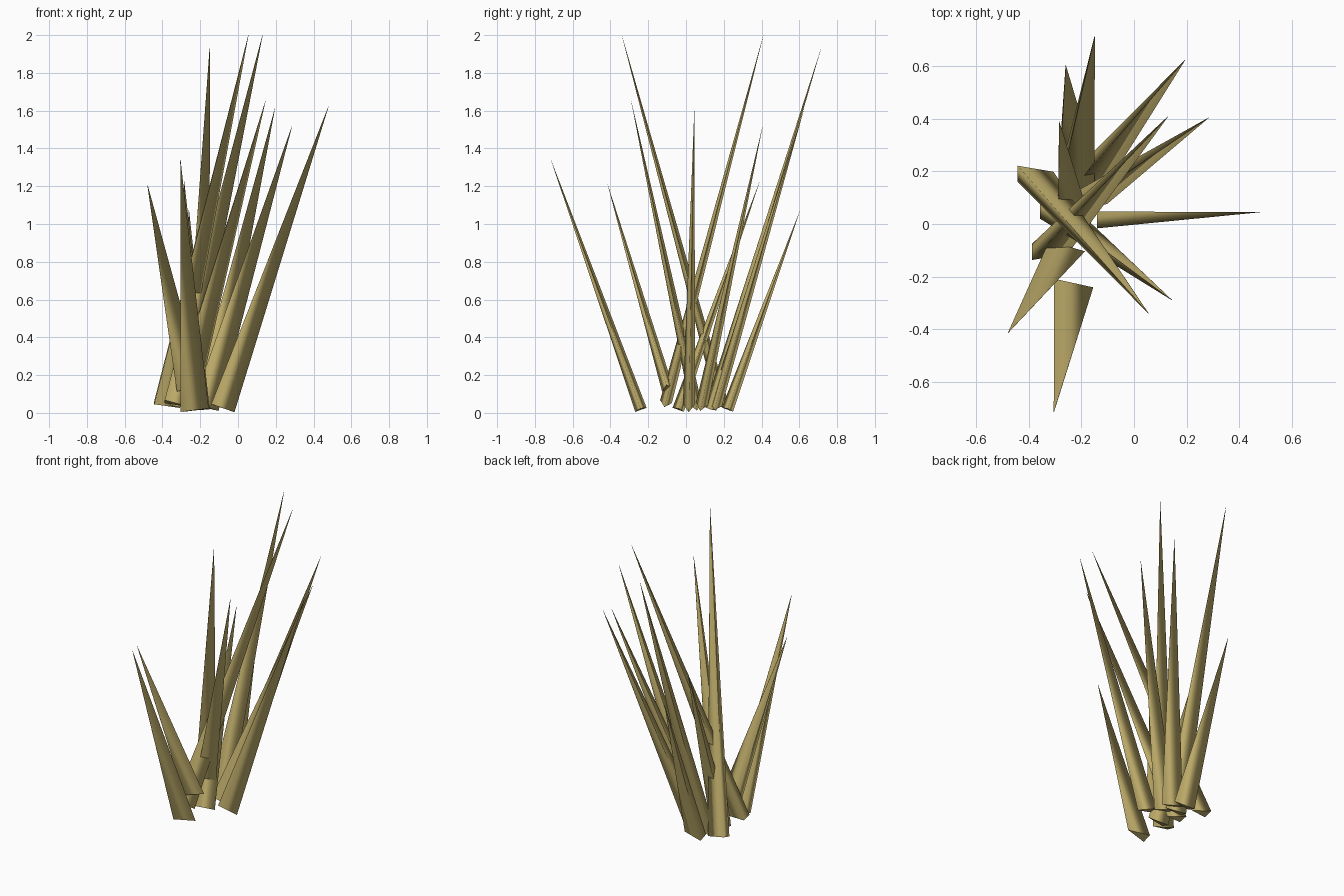
import bpy, bmesh
from mathutils import Vector

cube = bpy.data.objects.get("Cube")
if cube:
    bpy.data.objects.remove(cube)

straw = bpy.data.materials.new("dry_straw")
straw.use_nodes = True
straw.diffuse_color = (0.50, 0.40, 0.14, 1)
bsdf = next(n for n in straw.node_tree.nodes if n.type == 'BSDF_PRINCIPLED')
bsdf.inputs["Base Color"].default_value = straw.diffuse_color
bsdf.inputs["Roughness"].default_value = 0.9


def blade(name, base, tip, half_width=0.07, half_depth=0.032):
    """Pointed blade with a wedge section: flat spine on -x, sharp ridge on +x."""
    base, tip = Vector(base), Vector(tip)
    axis = (tip - base).normalized()
    side = Vector((1, 0, 0))
    side = (side - axis * side.dot(axis)).normalized()
    front = axis.cross(side)
    bm = bmesh.new()

    def wedge(centre, scale):
        return [bm.verts.new(centre + (side * half_width * u + front * half_depth * v) * scale)
                for u, v in ((1, 0), (-1, 1), (-1, -1))]

    low, high = wedge(base, 1), wedge(tip, 0.01)
    for i in range(3):
        j = (i + 1) % 3
        bm.faces.new((low[i], low[j], high[j], high[i])).smooth = True
    bm.faces.new(low[::-1])
    bm.faces.new(high)
    bmesh.ops.recalc_face_normals(bm, faces=bm.faces)
    mesh = bpy.data.meshes.new(name)
    bm.to_mesh(mesh)
    bm.free()
    mesh.materials.append(straw)
    bpy.context.collection.objects.link(bpy.data.objects.new(name, mesh))


# Blades leaning to the front
blade("front_blade", (-0.23, -0.24, 0.02), (-0.305, -0.715, 1.34), 0.075)
blade("front_right_blade", (-0.255, -0.1, 0.135), (-0.48, -0.415, 1.21))
blade("front_left_tall_blade", (-0.375, 0.195, 0.04), (0.055, -0.34, 2.0))
blade("front_left_blade", (-0.29, 0.055, 0.03), (0.145, -0.29, 1.65))

# Blade leaning to the left
blade("left_blade", (-0.08, 0.015, 0.025), (0.48, 0.045, 1.625), 0.065)

# Blades leaning to the back
blade("back_left_tall_blade", (-0.32, -0.11, 0.045), (0.13, 0.41, 2.0))
blade("back_left_outer_blade", (-0.17, 0.08, 0.03), (0.285, 0.405, 1.515))
blade("back_left_inner_blade", (-0.17, 0.155, 0.03), (0.195, 0.625, 1.61))
blade("back_tall_blade", (-0.22, 0.13, 0.02), (-0.15, 0.715, 1.93))
blade("back_low_blade", (-0.215, 0.22, 0.02), (-0.26, 0.605, 1.075))
blade("back_thin_blade", (-0.22, -0.04, 0.02), (-0.285, 0.39, 1.225))
